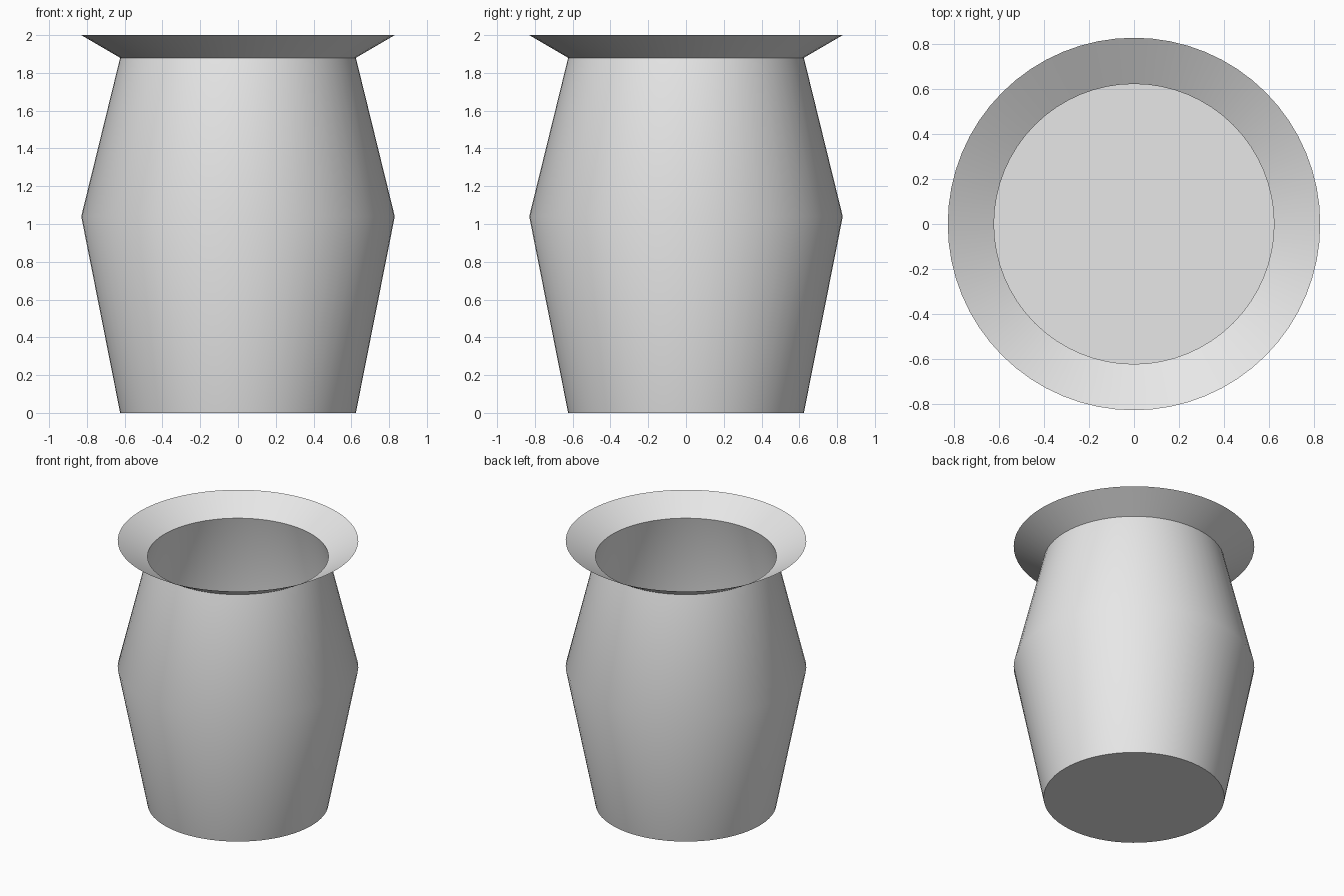
import bpy, bmesh
from math import cos, sin, tau, radians

cube = bpy.data.objects.get("Cube")
if cube:
    bpy.data.objects.remove(cube)

SEGMENTS = 64

# Single plain grey for the whole pot
grey = bpy.data.materials.new("plain_grey")
grey.use_nodes = True
colour = (0.8, 0.8, 0.8, 1)
grey.diffuse_color = colour
grey.node_tree.nodes["Principled BSDF"].inputs["Base Color"].default_value = colour


def lathe(name, profile, closed_base=False):
    """Spin a (radius, height) profile around z into a thin open shell."""
    bm = bmesh.new()
    rings = [[bm.verts.new((r * cos(tau * i / SEGMENTS), r * sin(tau * i / SEGMENTS), z))
              for i in range(SEGMENTS)] for r, z in profile]
    for low, high in zip(rings, rings[1:]):
        for i in range(SEGMENTS):
            j = (i + 1) % SEGMENTS
            bm.faces.new((low[i], low[j], high[j], high[i]))
    if closed_base:
        bm.faces.new(rings[0][::-1])
    mesh = bpy.data.meshes.new(name)
    bm.to_mesh(mesh)
    bm.free()
    mesh.materials.append(grey)
    obj = bpy.data.objects.new(name, mesh)
    bpy.context.collection.objects.link(obj)
    bpy.ops.object.select_all(action="DESELECT")
    obj.select_set(True)
    bpy.context.view_layer.objects.active = obj
    bpy.ops.object.shade_smooth_by_angle(angle=radians(30))
    return obj


# Hollow body: flat floor, widest at the waist, narrowing to the neck
lathe("pot_body", [(0.624, 0), (0.83, 1.04), (0.624, 1.88)], closed_base=True)

# Flared rim opening outward from the neck
lathe("pot_rim", [(0.624, 1.88), (0.83, 2.0)])
